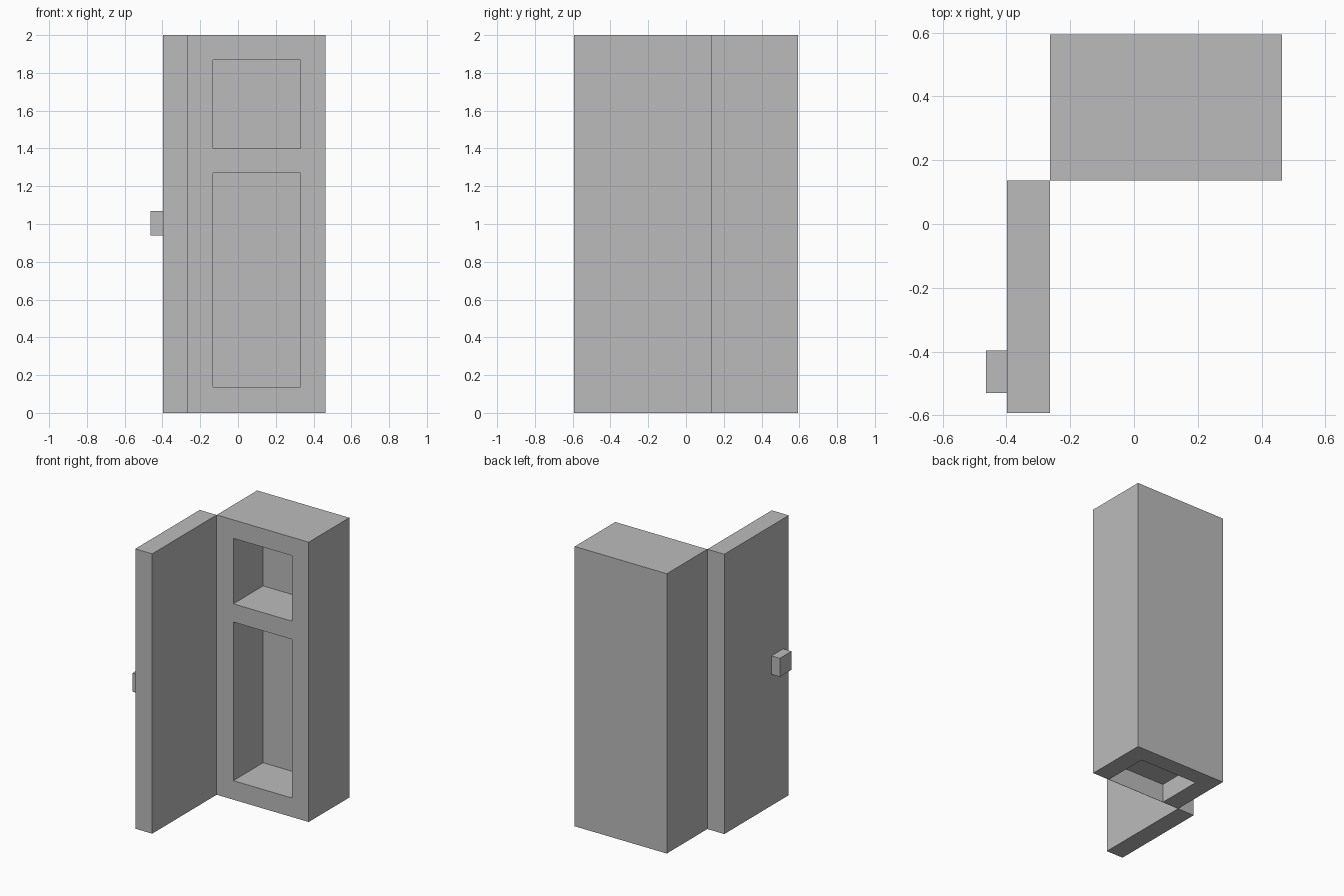
import bpy

if "Cube" in bpy.data.objects:
    bpy.data.objects.remove(bpy.data.objects["Cube"])

# One flat grey for the whole cabinet
grey = bpy.data.materials.new("plain grey")
grey.diffuse_color = (0.5, 0.5, 0.5, 1.0)
grey.use_nodes = True
grey.node_tree.nodes["Principled BSDF"].inputs["Base Color"].default_value = grey.diffuse_color


def box(name, x, y, z):
    """Axis-aligned box from (min, max) ranges."""
    bpy.ops.mesh.primitive_cube_add(size=1)
    ob = bpy.context.object
    ob.name = name
    for v in ob.data.vertices:
        v.co = [r[0] if c < 0 else r[1] for c, r in zip(v.co, (x, y, z))]
    ob.data.materials.append(grey)
    return ob


def cut(target, x, y, z):
    """Subtract a box from the target."""
    cutter = box("cutter", x, y, z)
    mod = target.modifiers.new("cut", 'BOOLEAN')
    mod.operation = 'DIFFERENCE'
    mod.solver = 'EXACT'
    mod.object = cutter
    bpy.context.view_layer.objects.active = target
    bpy.ops.object.modifier_apply(modifier=mod.name)
    bpy.data.objects.remove(cutter, do_unlink=True)


FRONT, BACK, HINGE, RIGHT = 0.136, 0.594, -0.264, 0.464
INNER_X, INNER_BACK = (-0.132, 0.331), 0.472
SKIN = 0.002

# Cabinet body with an upper and a lower compartment
body = box("cabinet_body", (HINGE, RIGHT), (FRONT, BACK), (0, 2))
cut(body, INNER_X, (FRONT - 0.1, INNER_BACK), (1.40, 1.868))
cut(body, INNER_X, (FRONT - 0.1, INNER_BACK), (0.136, 1.27))

# Hollow plinth, open underneath, behind a thin front and below a thin floor
cut(body, INNER_X, (FRONT + SKIN, INNER_BACK), (-0.1, 0.136 - SKIN))

# Door swung fully open, with a block handle on its outer face
box("open_door", (-0.398, HINGE), (-0.592, FRONT), (0, 2))
box("door_handle", (-0.464, -0.398), (-0.529, -0.397), (0.938, 1.07))
